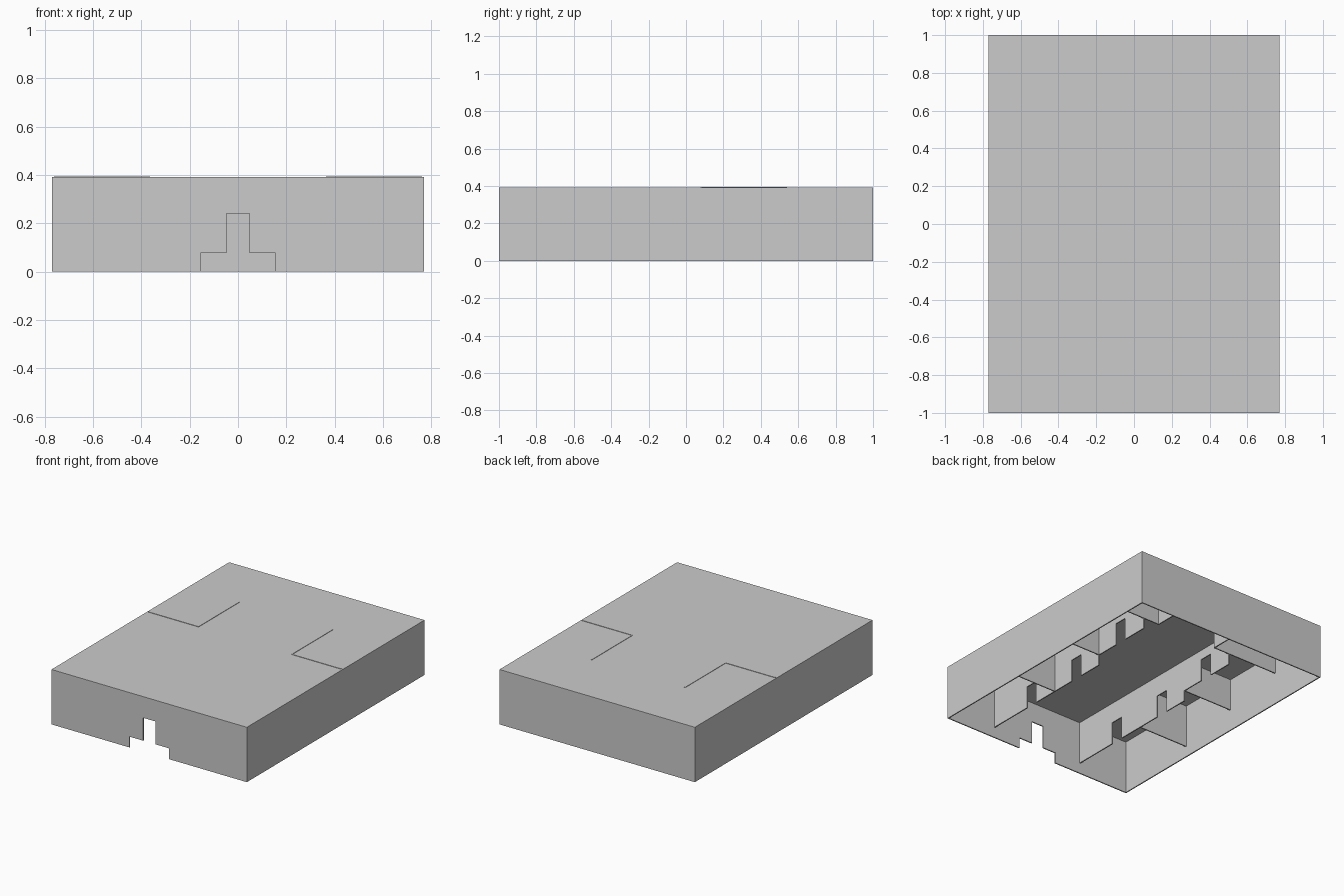
import bpy, bmesh
from mathutils import Vector

if "Cube" in bpy.data.objects:
    bpy.data.objects.remove(bpy.data.objects["Cube"])

T = 0.008            # wall thickness
ROOF = 0.391         # roof height
STEP = 0.077         # rise of each floor terrace
X, Y = 0.77, 1.0     # half sizes of the plan


def wall(name, axis, pos, a, b, z0, z1, door=None, steps=()):
    """Thin upright wall along axis 'x' or 'y', centred on pos, from a to b.
    steps: (half width, top) pairs, widest first, cut around door centre."""
    prof = [(a, z0)]
    if door is not None:
        left, z = [], z0
        for half, top in steps:
            left += [(-half, z), (-half, top)]
            z = top
        prof += [(door + u, h) for u, h in left]
        prof += [(door - u, h) for u, h in reversed(left)]
    prof += [(b, z0), (b, z1), (a, z1)]

    bm = bmesh.new()
    if axis == 'x':
        pts, off = [(u, pos - T / 2, z) for u, z in prof], Vector((0, T, 0))
    else:
        pts, off = [(pos - T / 2, u, z) for u, z in prof], Vector((T, 0, 0))
    face = bm.faces.new([bm.verts.new(p) for p in pts])
    new = bmesh.ops.extrude_face_region(bm, geom=[face])['geom']
    bmesh.ops.translate(bm, vec=off, verts=[v for v in new if isinstance(v, bmesh.types.BMVert)])
    bmesh.ops.recalc_face_normals(bm, faces=bm.faces)
    mesh = bpy.data.meshes.new(name)
    bm.to_mesh(mesh)
    bm.free()
    obj = bpy.data.objects.new(name, mesh)
    bpy.context.collection.objects.link(obj)
    return obj


# flat roof slab
bpy.ops.mesh.primitive_cube_add(size=1, location=(0, 0, ROOF - T / 2))
roof = bpy.context.object
roof.name = "roof"
roof.scale = (2 * X, 2 * Y, T)

# outer walls, with a stepped entrance in the front
under = ROOF - T
wall("front_wall", 'x', -Y + T / 2, -X, X, 0, under, 0,
     [(0.155, STEP), (0.048, 0.24)])
wall("back_wall", 'x', Y - T / 2, -X, X, 0, under)

# floor heights rise toward the back: hall, court, sanctuary
F1, F2, F3 = STEP, 2 * STEP, 3 * STEP
PX, SX = 0.368, 0.24               # partition and sanctuary wall positions
Y1, Y2, Y3 = -0.375, 0.08, 0.54    # cross wall positions

for s, side in ((-1, "left"), (1, "right")):
    wall(side + "_wall", 'y', s * (X - T / 2), -Y + T, Y - T, 0, under)

    # long partitions with doorways
    for label, a, b, floor, door, top in (
            ("front", -Y + T, Y1, F1, -0.61, under),
            ("middle", Y1, Y2, F1, -0.15, under),
            ("rear", Y2, Y3, F2, 0.305, ROOF + 0.003)):
        wall(f"{side}_{label}_partition", 'y', s * PX, a, b, floor, top,
             door, [(0.048, floor + 0.16)])

    # sanctuary side wall
    wall(side + "_sanctuary_wall", 'y', s * SX, Y3, Y - T, F3, under)

    # cross walls between the side rooms
    for label, y, inner, floor, top in (
            ("front", Y1, PX, F1, under),
            ("middle", Y2, PX, F2, ROOF + 0.003),
            ("rear", Y3, SX, F3, under)):
        a, b = sorted((s * inner, s * (X - T)))
        wall(f"{side}_{label}_cross_wall", 'x', y, a, b, floor, top)
